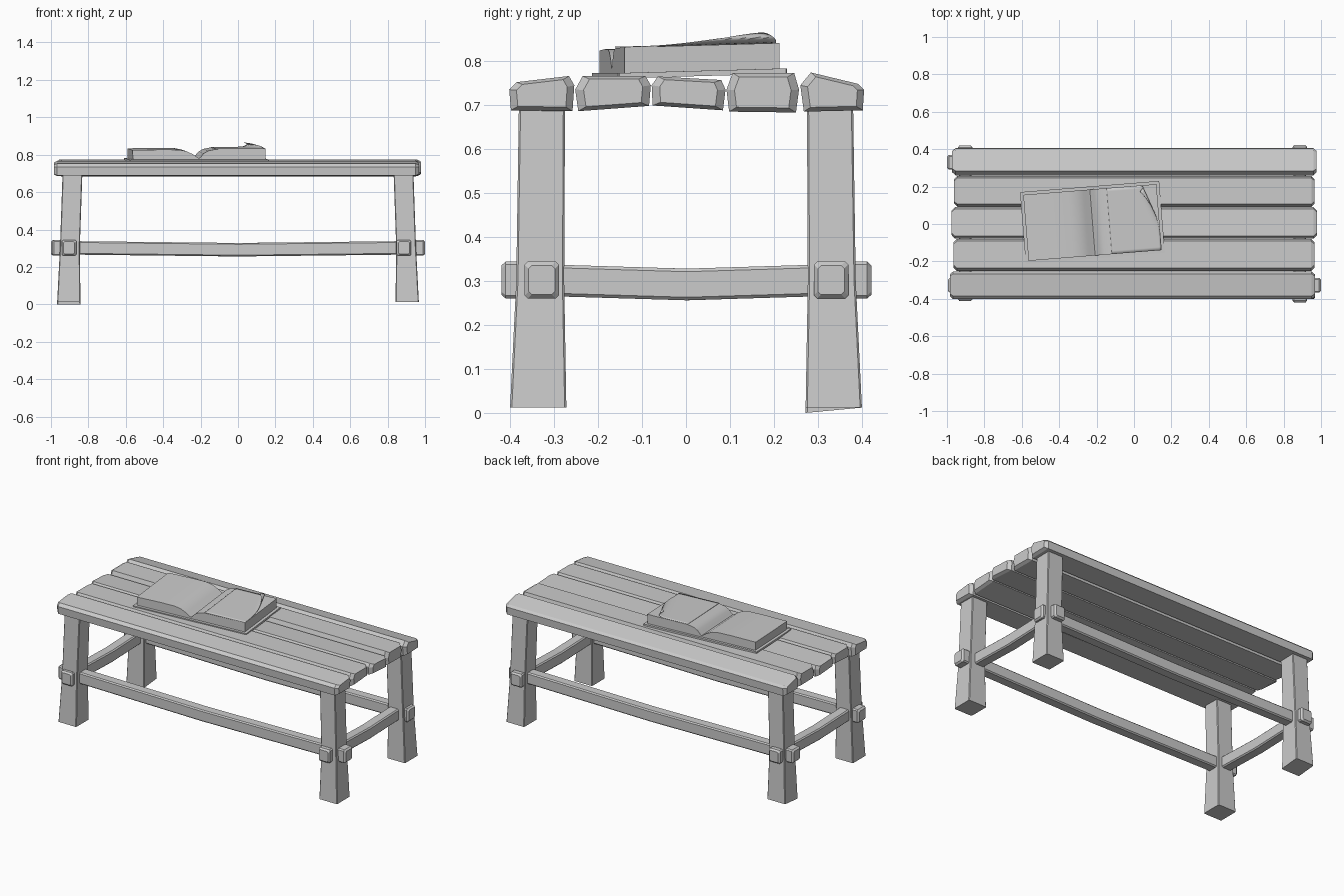
import bpy, math
from mathutils import Vector, Matrix

cube = bpy.data.objects.get("Cube")
if cube:
    bpy.data.objects.remove(cube, do_unlink=True)

grey = bpy.data.materials.new("plain grey")
grey.use_nodes = True
COLOUR = (0.6, 0.6, 0.6, 1)
grey.diffuse_color = COLOUR
grey.node_tree.nodes["Principled BSDF"].inputs["Base Color"].default_value = COLOUR


def make(name, verts, faces, smooth=False):
    mesh = bpy.data.meshes.new(name)
    mesh.from_pydata(verts, [], faces)
    mesh.materials.append(grey)
    obj = bpy.data.objects.new(name, mesh)
    bpy.context.collection.objects.link(obj)
    bpy.ops.object.select_all(action='DESELECT')
    bpy.context.view_layer.objects.active = obj
    obj.select_set(True)
    bpy.ops.object.mode_set(mode='EDIT')
    bpy.ops.mesh.select_all(action='SELECT')
    bpy.ops.mesh.normals_make_consistent(inside=False)
    bpy.ops.object.mode_set(mode='OBJECT')
    if smooth:
        bpy.ops.object.shade_smooth_by_angle(angle=math.radians(35))
    return obj


def loft(name, rings, smooth=False):
    """Skin a list of equal closed rings and cap both ends."""
    n = len(rings[0])
    verts = [v for ring in rings for v in ring]
    faces = [(k * n + i, k * n + (i + 1) % n, (k + 1) * n + (i + 1) % n, (k + 1) * n + i)
             for k in range(len(rings) - 1) for i in range(n)]
    faces.append(tuple(range(n)))
    faces.append(tuple(range((len(rings) - 1) * n, len(rings) * n)))
    return make(name, verts, faces, smooth)


def rect(a0, a1, b0, b1, c):
    """Rectangle with cut corners."""
    return [(a0 + c, b0), (a1 - c, b0), (a1, b0 + c), (a1, b1 - c),
            (a1 - c, b1), (a0 + c, b1), (a0, b1 - c), (a0, b0 + c)]


# Seat planks: x ends, then a hand-cut cross-section in y and z
planks = [
    ("front_plank", -0.985, 0.968,
     [(-.398, .688), (-.258, .686), (-.254, .745), (-.266, .766), (-.385, .752), (-.402, .735)]),
    ("front_inner_plank", -0.965, 0.965,
     [(-.245, .686), (-.084, .698), (-.080, .745), (-.092, .766), (-.235, .766), (-.252, .735)]),
    ("middle_plank", -0.975, 0.978,
     [(-.076, .699), (.084, .688), (.090, .735), (.080, .757), (-.064, .765), (-.078, .745)]),
    ("back_inner_plank", -0.962, 0.966,
     [(.098, .685), (.250, .683), (.257, .735), (.246, .773), (.106, .773), (.092, .735)]),
    ("back_plank", -0.972, 0.977,
     [(.268, .685), (.402, .688), (.405, .735), (.392, .748), (.284, .774), (.260, .745)]),
]
for name, x0, x1, prof in planks:
    cy = sum(p[0] for p in prof) / len(prof)
    cz = sum(p[1] for p in prof) / len(prof)
    rings = []
    for x, s in ((x0, .78), (x0 + .018, 1), (0, 1), (x1 - .018, 1), (x1, .78)):
        rings.append([(x, cy + (y - cy) * s, cz + (z - cz) * s) for y, z in prof])
    loft(name, rings)

# Legs, flared towards the floor
LEG = [(.012, .842, .967, .272, .400), (.30, .846, .952, .277, .386), (.70, .832, .938, .275, .380)]
for sx, side in ((-1, "right"), (1, "left")):
    for sy, end in ((-1, "front"), (1, "back")):
        rings = [[(sx * x, sy * y, z) for x, y in rect(x0, x1, y0, y1, .004)]
                 for z, x0, x1, y0, y1 in LEG]
        if sx < 0 and sy > 0:  # one unevenly sawn foot
            rings[0] = [(x, y, .012 * (y - .272) / .128) for x, y, z in rings[0]]
        loft(f"{end}_{side}_leg", rings)


# Stretchers: sagging beams with thicker tenon ends through the legs
def stretcher(name, along_x, offset, lo, hi, leg):
    mid = (lo + hi) / 2
    stations = [(lo, .030, 0), (lo + .01, .039, 0), (-leg, .039, 0), (-leg + .001, .033, 0),
                (-leg * .4, .033, -.006), (mid, .033, -.010), (leg * .4, .033, -.006),
                (leg - .001, .033, 0), (leg, .039, 0), (hi - .01, .039, 0), (hi, .030, 0)]
    rings = []
    for t, h, dz in stations:
        ring = rect(offset - h, offset + h, .302 + dz - h - .003, .302 + dz + h + .003, .007)
        rings.append([(t, a, z) if along_x else (a, t, z) for a, z in ring])
    loft(name, rings)


stretcher("front_stretcher", True, -.328, -.995, 1.0, .90)
stretcher("back_stretcher", True, .330, -1.0, .975, .90)
stretcher("right_stretcher", False, -.903, -.412, .420, .33)
stretcher("left_stretcher", False, .887, -.420, .422, .33)

# Open book, turned slightly and leaning with the planks
place = Matrix.Translation((-.222, .008, 0)) @ Matrix.Rotation(math.radians(4.6), 4, 'Z')


def book(u, v, z):
    return place @ Vector((u, v, z + .028 * v))


HALF_PAGE = .177
loft("book_cover", [[book(u, v, z) for u, v in rect(-.373, .373, -.193, .193, .003)]
                    for z in (.766, .778)])

page_profile = [(-.355, .777), (-.357, .829), (-.2, .832), (-.11, .831), (-.07, .824), (-.035, .808),
                (-.012, .792), (0, .786), (.01, .794), (.025, .812), (.05, .826), (.09, .834),
                (.2, .835), (.357, .836), (.355, .777)]
loft("book_pages", [[book(u, v, z) for u, z in page_profile]
                    for v in (-HALF_PAGE, HALF_PAGE)], smooth=True)

# Loose top page with its far corner curling up
NU, NV = 24, 20
origin = Vector((.235, HALF_PAGE))
normal = Vector((.938, .345))
R = .042
verts = []
for j in range(NV + 1):
    for i in range(NU + 1):
        p = Vector((.09 + .265 * i / NU, HALF_PAGE * (2 * j / NV - 1)))
        z = .8365
        d = (p - origin).dot(normal)
        if d > 0:
            p += normal * (R * math.sin(d / R) - d)
            z += .3 * R * (1 - math.cos(d / R))
        verts.append(book(p.x, p.y, z))
W = NU + 1
faces = [(j * W + i, j * W + i + 1, (j + 1) * W + i + 1, (j + 1) * W + i)
         for j in range(NV) for i in range(NU)]
sheet = make("curled_page", verts, faces, smooth=True)
thick = sheet.modifiers.new("thickness", 'SOLIDIFY')
thick.thickness = .002
thick.offset = 0
